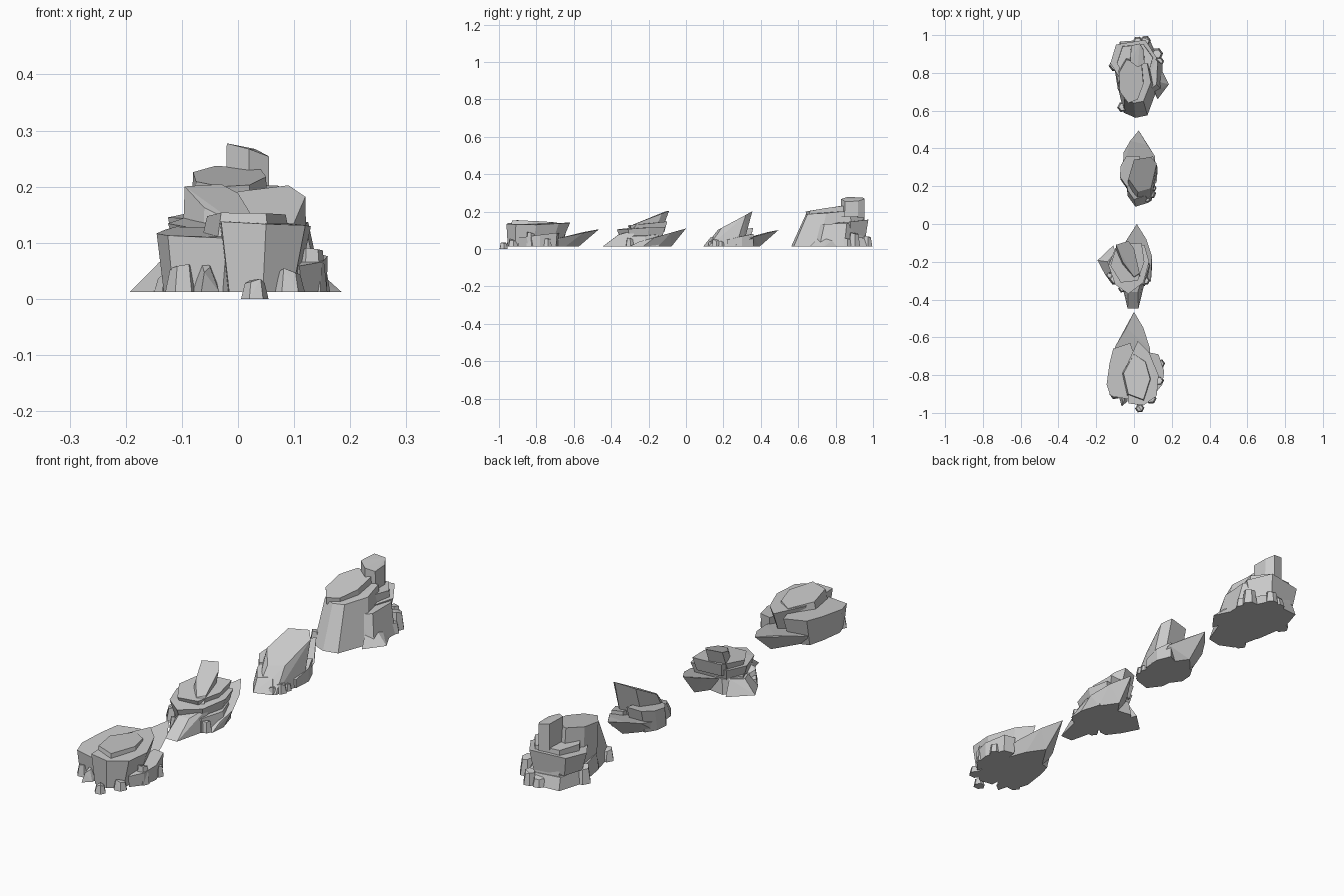
import bpy, bmesh, random
from mathutils import Vector

random.seed(4)
G = 0.012  # ground level of most rocks


def rock(name, top, z_front, z_back, scale=(1.0, 1.0), shift=(0, 0), base=G, tilt=0.0, jitter=0.006):
    """Faceted boulder: a sloping top outline joined to a scaled, shifted base outline."""
    cx = sum(p[0] for p in top) / len(top)
    cy = sum(p[1] for p in top) / len(top)
    y0, y1 = min(p[1] for p in top), max(p[1] for p in top)
    bm = bmesh.new()
    for x, y in top:
        t = (y - y0) / (y1 - y0)
        z = z_front + (z_back - z_front) * t + tilt * (x - cx)
        bm.verts.new((x, y, z + random.uniform(-jitter, jitter) * 0.5))
        bx = cx + (x - cx) * scale[0] + shift[0]
        by = cy + (y - cy) * scale[1] + shift[1]
        bm.verts.new((bx, by, base))
    hull = bmesh.ops.convex_hull(bm, input=bm.verts[:])
    loose = [v for v in bm.verts if not v.link_faces]
    bmesh.ops.delete(bm, geom=loose, context='VERTS')
    bmesh.ops.dissolve_limit(bm, angle_limit=0.06, verts=bm.verts[:], edges=bm.edges[:])
    bmesh.ops.recalc_face_normals(bm, faces=bm.faces[:])
    me = bpy.data.meshes.new(name)
    bm.to_mesh(me)
    bm.free()
    ob = bpy.data.objects.new(name, me)
    bpy.context.collection.objects.link(ob)
    return ob


def pebble(name, x, y, r, h, base=G):
    """Small six-sided stone that narrows upwards."""
    ring = [(1, .1), (.4, .9), (-.5, .8), (-1, -.1), (-.4, -.9), (.6, -.8)]
    rock(name, [(x + a * r * .7, y + b * r * .7) for a, b in ring], h, h * .85,
         (1.4, 1.4), base=base, jitter=0.01)


# Front group: broad overhanging blocks with a pointed slab behind
rock("front_tail_slab", [(0, -.465), (.05, -.55), (.085, -.66), (.09, -.76), (-.11, -.76), (-.1, -.65), (-.04, -.55)],
     .04, .107, (1.0, .85), (0, -.085))
rock("front_main_block", [(.02, -.62), (.08, -.68), (.13, -.80), (.12, -.91), (.05, -.96), (-.03, -.95), (-.04, -.75)],
     .135, .137, (.75, .82), (-.005, -.02), tilt=-.06)
rock("front_left_block", [(-.02, -.63), (-.11, -.66), (-.13, -.74), (-.145, -.85), (-.125, -.91), (-.02, -.93), (.01, -.91), (.02, -.75)],
     .11, .128, (.84, .85), (0, -.01))
rock("front_cap", [(.0, -.69), (.06, -.73), (.085, -.82), (.05, -.93), (-.03, -.90), (-.055, -.79)],
     .155, .14, (1.15, 1.1), base=.10)
rock("front_wedge", [(-.07, -.86), (-.05, -.86), (-.05, -.93), (-.06, -.95)], .05, .08, (3.2, 1.3))
rock("front_right_ledge", [(.13, -.69), (.16, -.78), (.15, -.85), (.11, -.9), (.07, -.8), (.08, -.68)],
     .06, .085, (.95, .95))
for i, (x, y, r, h) in enumerate([(.13, -.83, .03, .09), (.03, -.975, .025, .035),
                                  (.09, -.925, .03, .05), (-.1, -.90, .03, .06), (.14, -.74, .025, .06)]):
    pebble(f"front_pebble_{i}", x, y, r, h, 0 if i == 1 else G)

# Second group: stacked ledges with a leaning spike
rock("second_tail_slab", [(.015, 0), (.065, -.08), (.095, -.17), (.09, -.25), (-.08, -.25), (-.06, -.12), (-.03, -.07)],
     .04, .108, (1.0, .9), (0, -.065))
rock("second_nose", [(.05, -.27), (-.06, -.27), (-.03, -.36), (.02, -.36)], .075, .10, (1.15, 1.6), (.0, -.06))
rock("second_base", [(.06, -.15), (.08, -.22), (.05, -.32), (-.08, -.3), (-.13, -.2), (-.08, -.13)],
     .07, .075, (1.12, 1.08))
rock("second_left_foot", [(-.1, -.15), (-.14, -.2), (-.12, -.25), (-.08, -.25)], .06, .07, (2.1, 1.6), (-.02, 0))
rock("second_lower_ledge", [(.055, -.11), (.08, -.2), (.05, -.31), (-.03, -.37), (-.1, -.32), (-.135, -.22), (-.1, -.13)],
     .105, .12, (.8, .8), base=.04)
rock("second_upper_ledge", [(.04, -.1), (.055, -.2), (.02, -.3), (-.07, -.31), (-.125, -.22), (-.09, -.11)],
     .125, .15, (.85, .85), base=.09)
rock("second_spike", [(-.095, -.11), (-.03, -.09), (.0, -.13), (.03, -.26), (.0, -.28), (-.06, -.2)],
     .135, .205, (1.05, .9), (0, -.03), base=.1)
for i, (x, y, r, h) in enumerate([(-.1, -.29, .035, .07), (-.125, -.27, .025, .04),
                                  (-.06, -.34, .025, .06), (.06, -.3, .025, .06)]):
    pebble(f"second_pebble_{i}", x, y, r, h)

# Third group: one leaning blade over a low slab
rock("third_tail_slab", [(.025, .495), (.07, .42), (.11, .36), (.11, .28), (-.06, .28), (-.055, .38), (-.02, .44)],
     .045, .103, (.95, .85), (0, -.085))
rock("third_blade", [(.0, .34), (.09, .355), (.12, .32), (.09, .19), (.02, .17), (-.03, .24)],
     .10, .2, (1.05, 1.1), (.0, -.06))
rock("third_left_block", [(-.04, .36), (.03, .36), (.03, .22), (-.04, .2), (-.075, .25), (-.07, .31)],
     .085, .115, (.9, .9), (0, -.02))
rock("third_nose", [(.07, .23), (.06, .15), (.0, .13), (-.035, .18), (-.04, .25)], .06, .095, (1.2, 1.15), (.01, -.03))
rock("third_right_foot", [(.1, .36), (.125, .30), (.12, .22), (.07, .22), (.06, .34)], .05, .08)
for i, (x, y, r, h) in enumerate([(.09, .16, .028, .05), (.07, .135, .022, .04), (.1, .19, .02, .04)]):
    pebble(f"third_pebble_{i}", x, y, r, h)

# Back group: tall sloped mass with an upright column
rock("back_skirt", [(.07, .96), (-.07, .95), (-.1, .85), (-.08, .72), (-.02, .62), (.05, .62), (.11, .74), (.11, .87)],
     .09, .06, (1.12, 1.1), (.005, .0))
rock("back_front_slope", [(.0, .64), (.05, .65), (.09, .75), (.07, .85), (-.05, .85), (-.07, .74), (-.05, .66)],
     .185, .20, (1.25, 1.35), (.01, -.045))
rock("back_ridge", [(-.03, .64), (.02, .66), (.05, .74), (.04, .85), (-.04, .87), (-.08, .8), (-.075, .7)],
     .203, .235, (1.1, 1.0), (0, .02), base=.05)
rock("back_right_flank", [(.07, .70), (.12, .74), (.125, .86), (.07, .92), (.04, .8)],
     .13, .14, (1.3, 1.1), (.015, -.02))
rock("back_right_toe", [(.11, .70), (.14, .75), (.12, .8), (.09, .75)], .05, .06, (2, 1.6), (.02, -.01))
rock("back_rear_ledge", [(.06, .975), (-.03, .96), (-.095, .95), (-.125, .85), (-.08, .78), (.08, .78), (.12, .88)],
     .14, .155, (.85, .85), (0, .0), base=.07)
rock("back_rear_block", [(.05, .95), (-.06, .94), (-.09, .85), (-.05, .78), (.07, .78), (.10, .88)],
     .175, .17, (1.05, 1.0), (0, .01))
rock("back_column", [(-.015, .945), (.03, .955), (.052, .92), (.055, .85), (.02, .83), (-.02, .86)],
     .265, .268, (1.05, 1.0), base=.1, tilt=-.3)
for i, (x, y, r, h) in enumerate([(.06, .97, .03, .07), (.12, .9, .035, .09), (.13, .86, .03, .06),
                                  (-.06, .62, .03, .06), (-.1, .84, .035, .08), (.02, .965, .03, .05)]):
    pebble(f"back_pebble_{i}", x, y, r, h)
